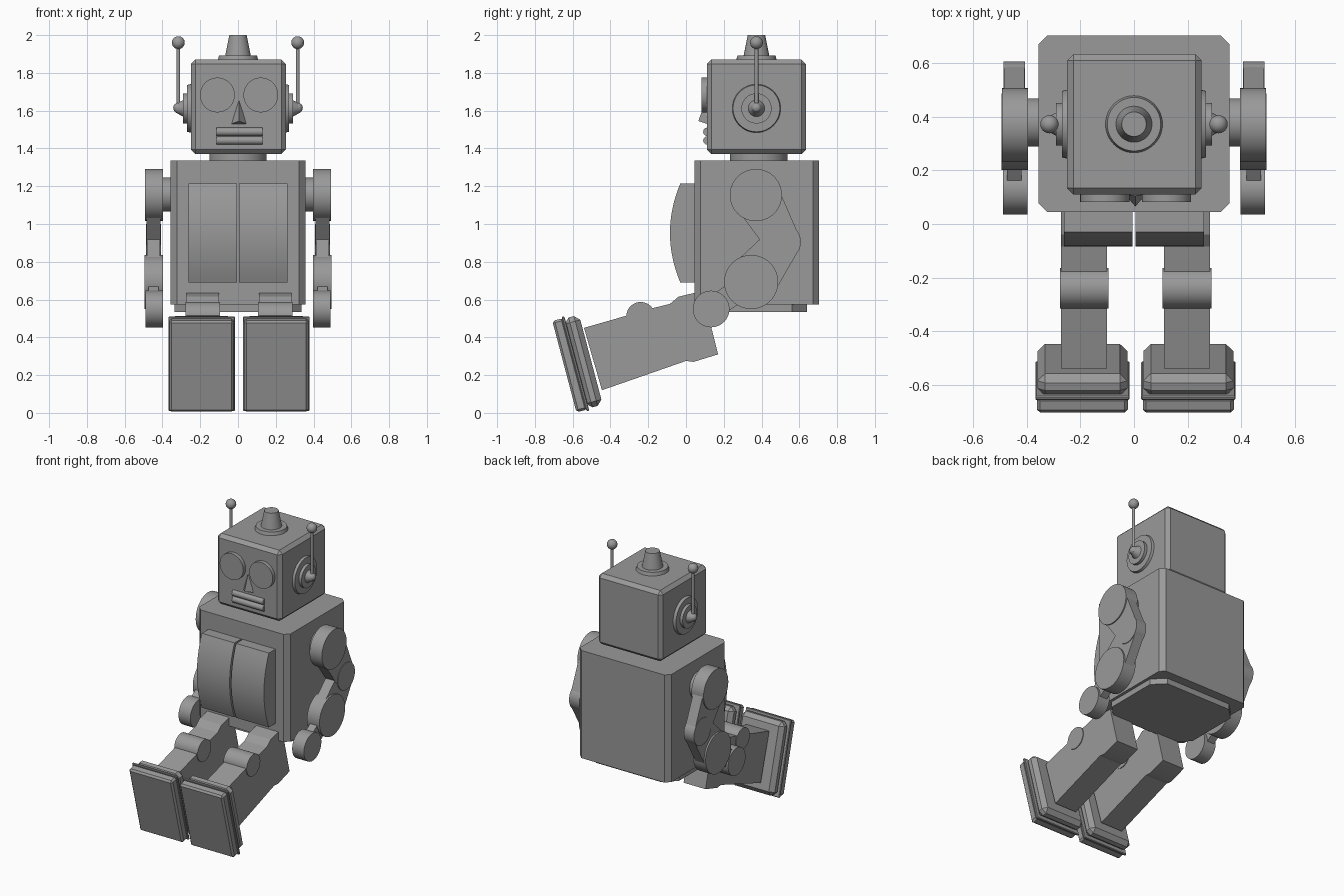
import bpy, bmesh, math
from mathutils import Matrix, Vector

cube = bpy.data.objects.get("Cube")
if cube:
    bpy.data.objects.remove(cube, do_unlink=True)

GREY = (0.32, 0.32, 0.32, 1)
metal = bpy.data.materials.new("grey_metal")
metal.use_nodes = True
metal.diffuse_color = GREY
metal.node_tree.nodes["Principled BSDF"].inputs["Base Color"].default_value = GREY
parts = []


def finish(name, bm, matrix=None):
    if matrix:
        bm.transform(matrix)
    bmesh.ops.recalc_face_normals(bm, faces=bm.faces[:])
    mesh = bpy.data.meshes.new(name)
    bm.to_mesh(mesh)
    bm.free()
    mesh.materials.append(metal)
    ob = bpy.data.objects.new(name, mesh)
    bpy.context.collection.objects.link(ob)
    parts.append(ob)
    return ob


def box(name, lo, hi, bevel=0, matrix=None):
    bm = bmesh.new()
    bmesh.ops.create_cube(bm, size=1)
    lo, hi = Vector(lo), Vector(hi)
    for v in bm.verts:
        v.co = Vector([lo[i] + (v.co[i] + 0.5) * (hi[i] - lo[i]) for i in range(3)])
    if bevel:
        bmesh.ops.bevel(bm, geom=bm.edges[:], offset=bevel, segments=1, affect='EDGES')
    return finish(name, bm, matrix)


def prism(name, outline, a, b, axis='X'):
    """Extrude an outline: (y, z) along X, or (x, y) along Z."""
    bm = bmesh.new()
    place = (lambda p, t: (t, *p)) if axis == 'X' else (lambda p, t: (*p, t))
    face = bm.faces.new([bm.verts.new(place(p, a)) for p in outline])
    out = bmesh.ops.extrude_face_region(bm, geom=[face])
    move = Vector((b - a, 0, 0) if axis == 'X' else (0, 0, b - a))
    bmesh.ops.translate(bm, vec=move, verts=[g for g in out['geom'] if isinstance(g, bmesh.types.BMVert)])
    return finish(name, bm)


def cylinder(name, start, end, r1, r2=None, sides=48):
    start, end = Vector(start), Vector(end)
    axis = end - start
    bm = bmesh.new()
    bmesh.ops.create_cone(bm, cap_ends=True, segments=sides, radius1=r1,
                          radius2=r1 if r2 is None else r2, depth=axis.length)
    turn = axis.to_track_quat('Z', 'Y').to_matrix().to_4x4()
    return finish(name, bm, Matrix.Translation((start + end) / 2) @ turn)


def ball(name, center, r):
    bm = bmesh.new()
    bmesh.ops.create_uvsphere(bm, u_segments=24, v_segments=16, radius=r)
    return finish(name, bm, Matrix.Translation(center))


def cut_rect(x, y0, y1, c):
    """Rectangle outline with its corners cut off."""
    return [(-x + c, y0), (x - c, y0), (x, y0 + c), (x, y1 - c),
            (x - c, y1), (-x + c, y1), (-x, y1 - c), (-x, y0 + c)]


def link(name, p, rp, q, rq, a, b):
    """Straight plate joining two round joints."""
    p, q = Vector(p), Vector(q)
    d = (q - p).normalized()
    n = Vector((-d.y, d.x))
    prism(name, [tuple(v) for v in (p + n * rp, q + n * rq, q - n * rq, p - n * rp)], a, b)


# Body, pelvis and neck
prism("body", cut_rect(0.357, 0.045, 0.705, 0.033), 0.575, 1.335, 'Z')
prism("pelvis", cut_rect(0.337, 0.1, 0.64, 0.08), 0.535, 0.58, 'Z')
cylinder("neck", (0, 0.385, 1.33), (0, 0.385, 1.38), 0.152)

# Head with top lamp
HY = 0.373
box("head", (-0.25, 0.11, 1.37), (0.253, 0.635, 1.87), 0.024)
cylinder("lamp_base", (0, HY, 1.865), (0, HY, 1.893), 0.108, 0.1)
cylinder("lamp", (0, HY, 1.89), (0, HY, 2.0), 0.068, 0.046)

# Nose: a three-sided wedge widening downward
bm = bmesh.new()
tip, left, right, front = [bm.verts.new(p) for p in
                           ((0.005, 0.105, 1.655), (0.045, 0.112, 1.53), (-0.035, 0.112, 1.53), (0.005, 0.065, 1.545))]
for f in ((tip, right, front), (tip, front, left), (right, left, front), (tip, left, right)):
    bm.faces.new(f)
finish("nose", bm)

# Mouth bars
for name, z in (("upper_lip", 1.488), ("lower_lip", 1.442)):
    cylinder(name, (-0.113, 0.113, z), (0.13, 0.113, z), 0.022, sides=24)

# Side-view joints of the arm as (y, z)
SHOULDER, ELBOW, WRIST, HAND = (0.37, 1.153), (0.513, 0.905), (0.345, 0.693), (0.133, 0.55)

# Leg side outline and curved door outline
LEG = [(0.17, 0.31), (0.085, 0.645), (-0.04, 0.615), (-0.085, 0.577), (-0.175, 0.555),
       (-0.54, 0.45), (-0.445, 0.12), (0, 0.275), (0.04, 0.27)]
DOOR = [(0.05, 0.69), (0.05, 1.215)]
for i in range(17):
    t = 1 - i / 8
    DOOR.append((-0.085 + 0.055 * t * t, 0.9525 + 0.2625 * t))

TILT = Matrix.Rotation(math.radians(14.8), 4, 'X')

for side, s in (("left", 1), ("right", -1)):
    # Chest door
    prism(side + "_chest_door", DOOR, s * 0.006, s * 0.262)

    # Eye
    ex = 0.006 + s * 0.115
    cylinder(side + "_eye", (ex, 0.12, 1.683), (ex, 0.083, 1.683), 0.092)

    # Ear discs and antenna
    for name, a, b, r1, r2 in (("ear_plate", 0.245, 0.27, 0.13, 0.124),
                               ("ear_disc", 0.265, 0.291, 0.08, 0.08),
                               ("ear_cone", 0.288, 0.33, 0.045, 0.022)):
        cylinder(f"{side}_{name}", (s * a, HY, 1.612), (s * b, HY, 1.612), r1, r2)
    ball(side + "_antenna_joint", (s * 0.316, HY, 1.615), 0.027)
    cylinder(side + "_antenna_rod", (s * 0.316, HY, 1.615), (s * 0.316, HY, 1.95), 0.01, sides=16)
    ball(side + "_antenna_ball", (s * 0.316, HY, 1.96), 0.034)

    # Arm: axle, round joints and joining plates
    cylinder(side + "_axle", (s * 0.35, 0.38, 1.155), (s * 0.41, 0.38, 1.155), 0.09)
    for name, (y, z), r, a, b in (("shoulder", SHOULDER, 0.138, 0.397, 0.493),
                                  ("elbow", ELBOW, 0.095, 0.408, 0.488),
                                  ("wrist", WRIST, 0.143, 0.397, 0.495),
                                  ("hand", HAND, 0.097, 0.398, 0.49)):
        cylinder(f"{side}_{name}", (s * a, y, z), (s * b, y, z), r)
    link(side + "_upper_arm", SHOULDER, 0.125, ELBOW, 0.092, s * 0.41, s * 0.485)
    link(side + "_forearm", ELBOW, 0.095, WRIST, 0.135, s * 0.412, s * 0.483)
    link(side + "_hand_link", WRIST, 0.06, HAND, 0.06, s * 0.42, s * 0.475)

    # Leg with knee roller
    lx = 0.006 + s * 0.192
    prism(side + "_leg", LEG, lx - 0.086, lx + 0.086)
    cylinder(side + "_knee", (lx - 0.091, -0.24, 0.511), (lx + 0.091, -0.24, 0.511), 0.076)

    # Tilted foot: sole, rim and chamfered upper
    foot = Matrix.Translation((0.005 + s * 0.198, -0.58, 0.003)) @ TILT
    for name, w, a, b, grow, bevel in (("sole", 0.17, 0, 0.06, 0, 0.012),
                                       ("sole_rim", 0.176, 0.053, 0.068, 0.008, 0.004),
                                       ("foot_upper", 0.168, 0.06, 0.145, -0.004, 0.028)):
        box(f"{side}_{name}", (-w, a, -grow), (w, b, 0.5 + grow), bevel, foot)

# Smooth the round parts, keep hard edges sharp
bpy.ops.object.select_all(action='DESELECT')
for ob in parts:
    ob.select_set(True)
bpy.context.view_layer.objects.active = parts[0]
bpy.ops.object.shade_smooth_by_angle(angle=math.radians(25))
